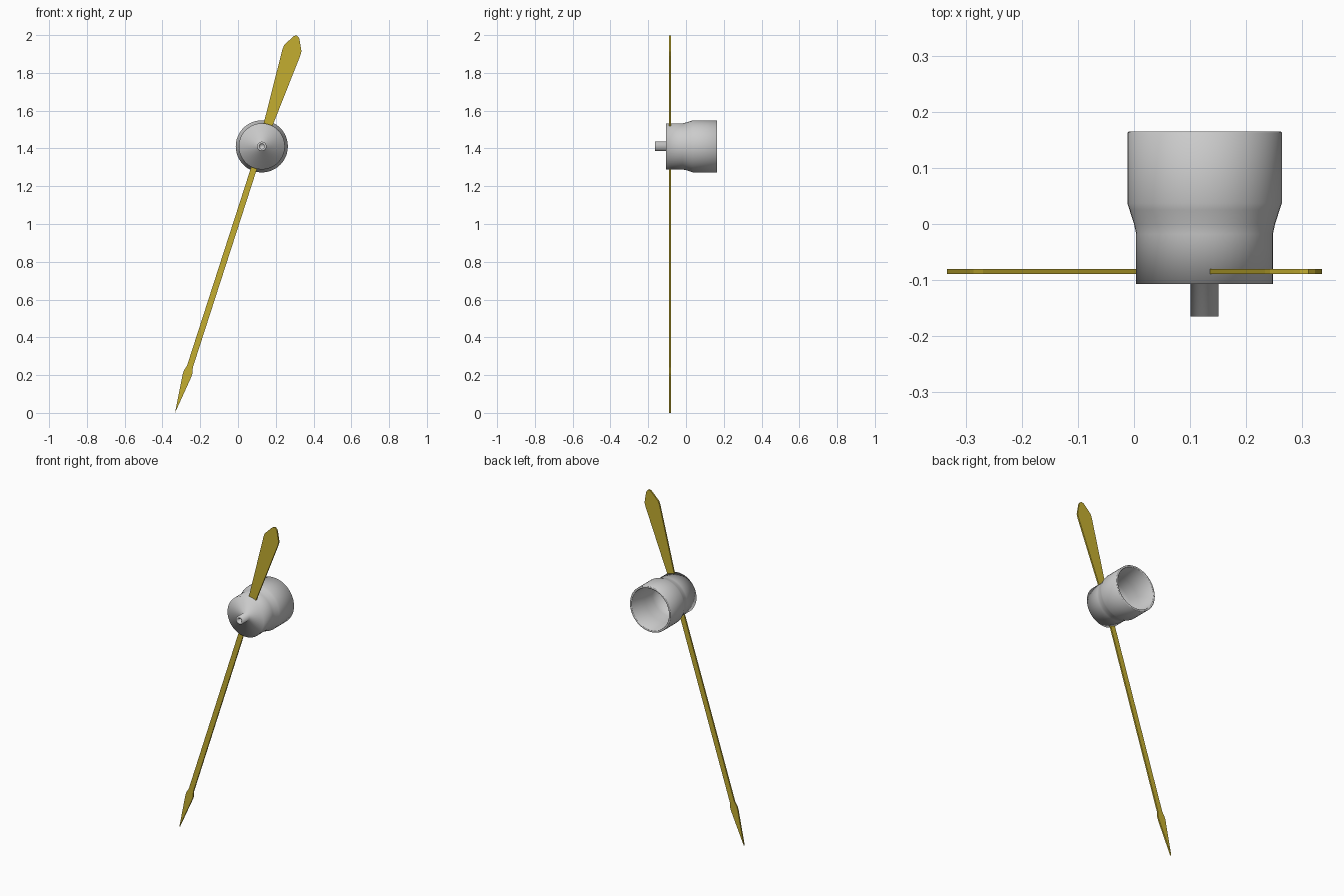
import bpy, bmesh, math
from mathutils import Vector

if "Cube" in bpy.data.objects:
    bpy.data.objects.remove(bpy.data.objects["Cube"])

HUB_X, HUB_Z = 0.126, 1.411
TILT = math.radians(17.9)

gold = bpy.data.materials.new("gold")
gold.diffuse_color = (0.55, 0.42, 0.03, 1)
gold.use_nodes = True
gold.node_tree.nodes["Principled BSDF"].inputs["Base Color"].default_value = gold.diffuse_color


def finish(name, bm, smooth, mat=None):
    bmesh.ops.recalc_face_normals(bm, faces=bm.faces)
    for f in bm.faces:
        f.smooth = smooth
    me = bpy.data.meshes.new(name)
    bm.to_mesh(me)
    bm.free()
    if mat:
        me.materials.append(mat)
    ob = bpy.data.objects.new(name, me)
    bpy.context.collection.objects.link(ob)
    return ob


def lathe(name, profile, seg):
    """Spin (radius, y) points around the hub's y axis."""
    bm = bmesh.new()
    vs = [bm.verts.new((r, y, 0)) for r, y in profile]
    es = [bm.edges.new(p) for p in zip(vs, vs[1:])]
    bmesh.ops.spin(bm, geom=vs + es, cent=(0, 0, 0), axis=(0, 1, 0),
                   angle=math.tau, steps=seg)
    bmesh.ops.remove_doubles(bm, verts=bm.verts, dist=1e-5)
    ob = finish(name, bm, True)
    ob.location = (HUB_X, 0, HUB_Z)
    return ob


def blade(name, half):
    """Flat plate from (distance along hand, half width), mirrored about its axis."""
    left = [(-w, d) for d, w in reversed(half) if w > 0]
    outline = [(w, d) for d, w in half] + left
    bm = bmesh.new()
    face = bm.faces.new([bm.verts.new((x, -0.0045, z)) for x, z in outline])
    ext = bmesh.ops.extrude_face_region(bm, geom=[face])
    verts = [g for g in ext["geom"] if isinstance(g, bmesh.types.BMVert)]
    bmesh.ops.translate(bm, verts=verts, vec=Vector((0, 0.009, 0)))
    ob = finish(name, bm, False, gold)
    ob.location = (0.122, -0.0845, HUB_Z)
    ob.rotation_euler = (0, TILT, 0)
    return ob


# Hub cup: stepped shell, open at the back, with hollow pin at the front
lathe("hub", [
    (0, -0.115), (0.013, -0.115), (0.013, -0.165), (0.025, -0.165),
    (0.025, -0.107), (0.122, -0.107), (0.122, -0.018), (0.126, 0.0),
    (0.134, 0.025), (0.138, 0.037), (0.138, 0.163), (0.136, 0.165),
    (0.128, 0.165), (0.126, 0.163), (0.126, 0.04), (0.114, -0.018),
    (0.112, -0.098), (0, -0.098)], 48)

# Long pointer: shaft with arrow tip
blade("pointer_arm", [
    (-0.118, 0.016), (-1.225, 0.016), (-1.255, 0.024), (-1.275, 0.024),
    (-1.483, 0)])

# Short counterweight: widening paddle with rounded end
blade("counterweight_arm", [
    (0.119, 0.024), (0.52, 0.050), (0.545, 0.049), (0.597, 0.022),
    (0.610, 0.014), (0.617, 0)])
